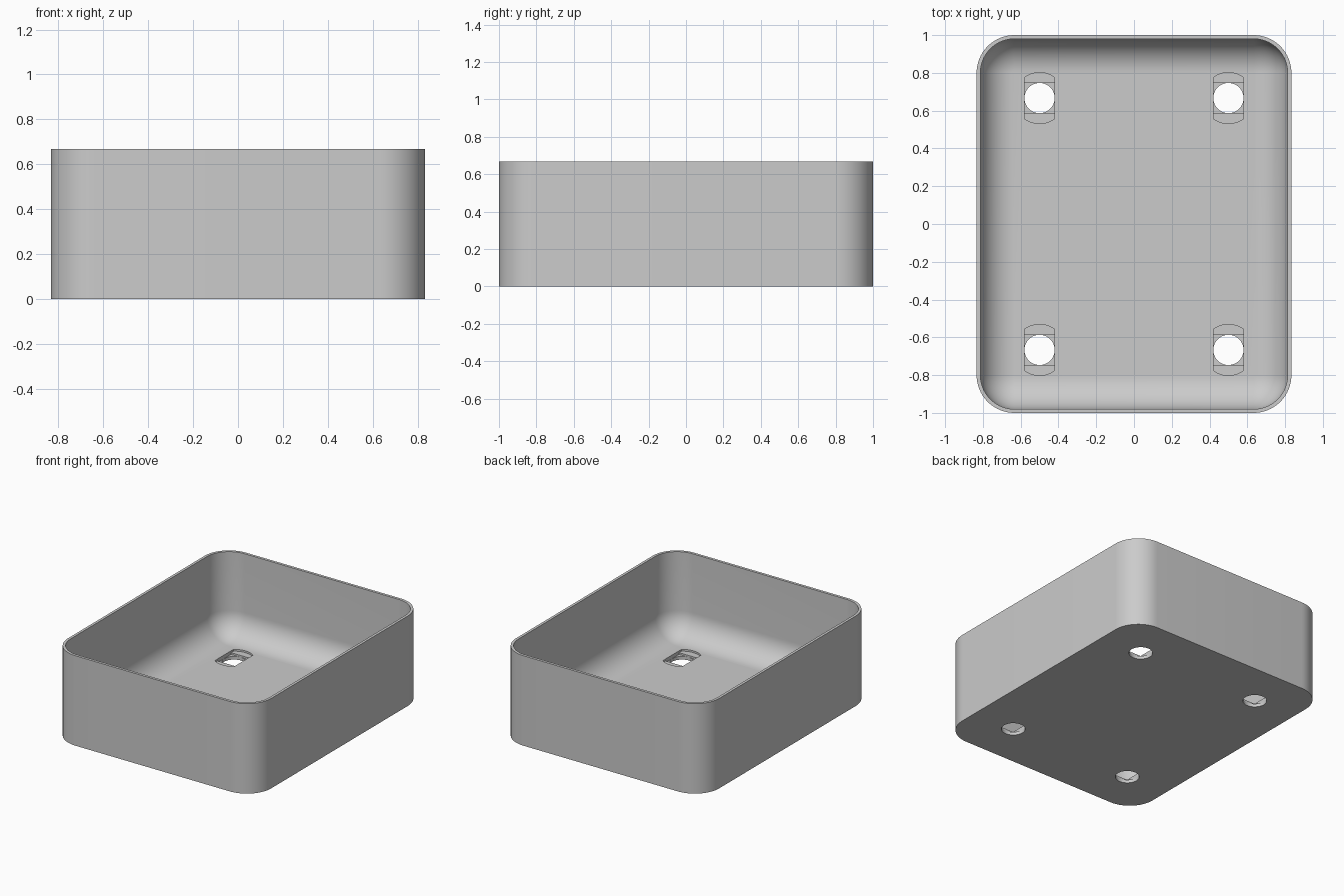
import bpy, bmesh
from math import pi, sin, cos, asin

default = bpy.data.objects.get("Cube")
if default:
    bpy.data.objects.remove(default)

HALF_X, HALF_Y, HEIGHT = 5 / 6, 1.0, 2 / 3
CORNER, WALL, FLOOR = 0.2, 0.02, 0.05
HOLE, SLOT, STEP = 0.08, 0.135, 0.0133
SEGS = 16

grey = bpy.data.materials.new("plain grey")
grey.use_nodes = True
colour = (0.6, 0.6, 0.6, 1)
grey.diffuse_color = colour
grey.node_tree.nodes["Principled BSDF"].inputs["Base Color"].default_value = colour


def rounded_rect(inset, z):
    """Loop of points around the tray outline, moved inward by inset."""
    r = CORNER - inset
    points = []
    for i, (sx, sy) in enumerate([(1, 1), (-1, 1), (-1, -1), (1, -1)]):
        for k in range(SEGS + 1):
            a = (i + k / SEGS) * pi / 2
            points.append((sx * (HALF_X - CORNER) + r * cos(a),
                           sy * (HALF_Y - CORNER) + r * sin(a), z))
    return points


def loft(name, loops):
    """Closed solid through a stack of equal loops."""
    bm = bmesh.new()
    rings = [[bm.verts.new(p) for p in loop] for loop in loops]
    for a, b in zip(rings, rings[1:]):
        for i in range(len(a)):
            j = (i + 1) % len(a)
            bm.faces.new((a[i], a[j], b[j], b[i]))
    bm.faces.new(rings[0][::-1])
    bm.faces.new(rings[-1])
    bmesh.ops.remove_doubles(bm, verts=bm.verts, dist=1e-5)
    bmesh.ops.recalc_face_normals(bm, faces=bm.faces)
    mesh = bpy.data.meshes.new(name)
    bm.to_mesh(mesh)
    bm.free()
    mesh.materials.append(grey)
    obj = bpy.data.objects.new(name, mesh)
    bpy.context.collection.objects.link(obj)
    return obj


# Tray: outside wall, rim, inside wall, then the bowl fillet down to the floor
bowl = CORNER - WALL
loops = [rounded_rect(0, 0), rounded_rect(0, HEIGHT), rounded_rect(WALL, HEIGHT)]
for k in range(SEGS + 1):
    t = k / SEGS * pi / 2
    loops.append(rounded_rect(WALL + bowl * (1 - cos(t)), FLOOR + bowl * (1 - sin(t))))
tray = loft("tray", loops)


# Cross-sections of the stepped screw holes
def circle():
    return [(HOLE * cos(a), HOLE * sin(a)) for a in (2 * pi * k / 48 for k in range(48))]


def square():
    return [(HOLE, -HOLE), (HOLE, HOLE), (-HOLE, HOLE), (-HOLE, -HOLE)]


def slot():
    half = asin(HOLE / SLOT)
    arc = [(SLOT * sin(a), SLOT * cos(a)) for a in (half * (1 - k / 6) for k in range(13))]
    return arc + [(-x, -y) for x, y in arc]


# Each hole is a slot in the floor, a square step below it, then a round hole
layers = [(circle, -0.1, FLOOR - 1.5 * STEP),
          (square, FLOOR - 2 * STEP, FLOOR - 0.5 * STEP),
          (slot, FLOOR - STEP, FLOOR + 0.1)]
for shape, low, high in layers:
    for sx in (-1, 1):
        for sy in (-1, 1):
            outline = [(x + sx * 0.5, y + sy * 2 / 3) for x, y in shape()]
            cutter = loft("hole_cutter", [[(x, y, z) for x, y in outline] for z in (low, high)])
            cutter.hide_render = True
            cut = tray.modifiers.new("hole", 'BOOLEAN')
            cut.operation, cut.solver, cut.object = 'DIFFERENCE', 'EXACT', cutter

# Apply the cuts, drop the cutters and shade
baked = bpy.data.meshes.new_from_object(
    tray.evaluated_get(bpy.context.evaluated_depsgraph_get()))
tray.modifiers.clear()
tray.data = baked
for obj in [o for o in bpy.data.objects if o.name.startswith("hole_cutter")]:
    bpy.data.objects.remove(obj)
bpy.ops.object.select_all(action='DESELECT')
tray.select_set(True)
bpy.context.view_layer.objects.active = tray
bpy.ops.object.shade_smooth_by_angle(angle=pi / 6)
